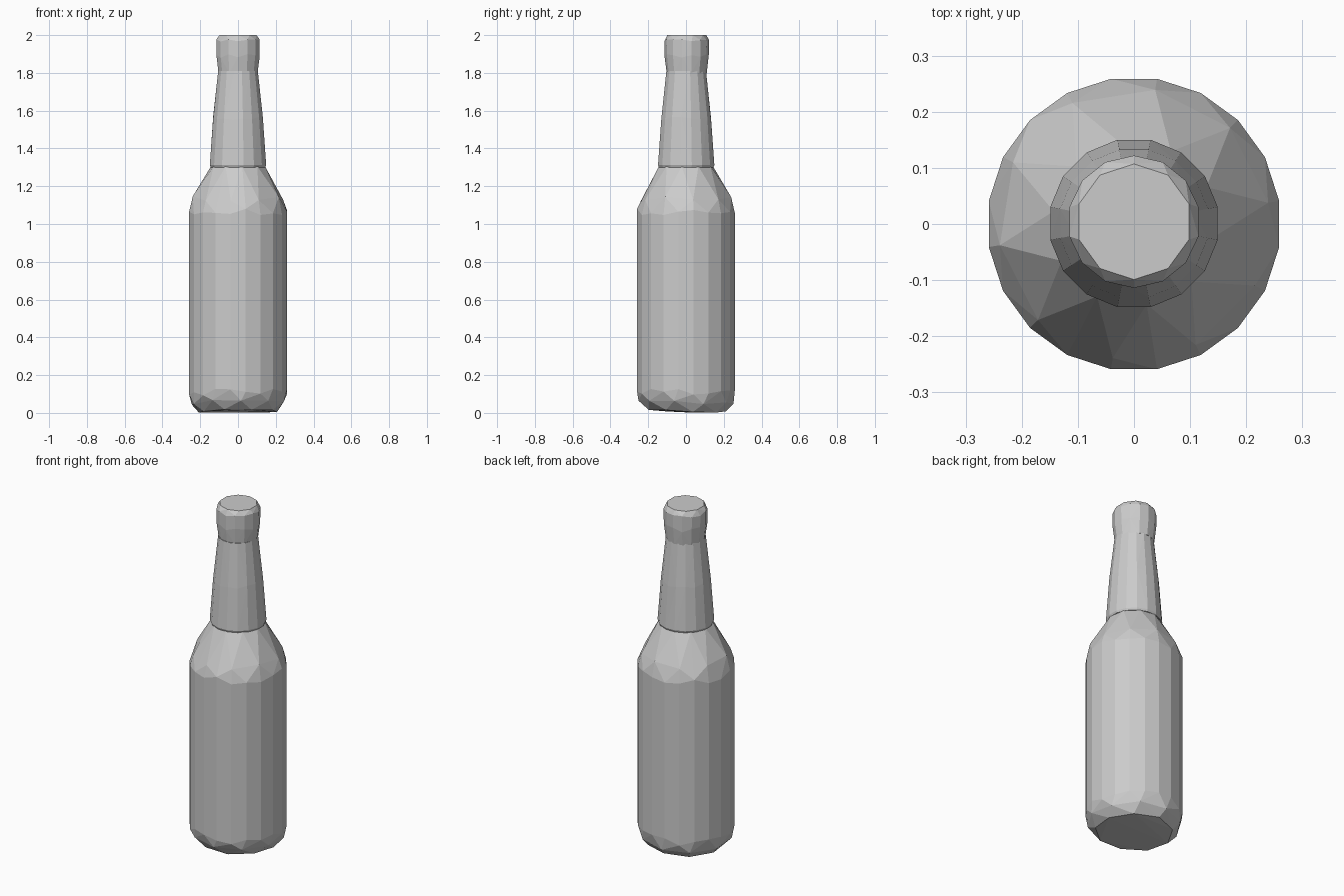
import bpy
import bmesh
import random
from math import sin, cos, tau

random.seed(4)

old = bpy.data.objects.get("Cube")
if old:
    bpy.data.objects.remove(old, do_unlink=True)

glass = bpy.data.materials.new("plain grey")
glass.use_nodes = True
colour = (0.6, 0.6, 0.6, 1)
glass.diffuse_color = colour
glass.node_tree.nodes["Principled BSDF"].inputs["Base Color"].default_value = colour


def faceted_part(name, rings, centre_y=0.0):
    """Wrap a convex shell around rings of (radius, z, sides, turn, z jitter)."""
    bm = bmesh.new()
    for radius, z, sides, turn, jitter in rings:
        for i in range(sides):
            a = tau * (i + turn) / sides
            bm.verts.new((radius * cos(a), centre_y + radius * sin(a),
                          z + random.uniform(-jitter, jitter)))
    hull = bmesh.ops.convex_hull(bm, input=bm.verts)
    loose = {g for g in hull["geom_interior"] + hull["geom_unused"]
             if isinstance(g, bmesh.types.BMVert)}
    bmesh.ops.delete(bm, geom=list(loose), context='VERTS')
    bmesh.ops.recalc_face_normals(bm, faces=bm.faces)
    mesh = bpy.data.meshes.new(name)
    bm.to_mesh(mesh)
    bm.free()
    mesh.materials.append(glass)
    obj = bpy.data.objects.new(name, mesh)
    bpy.context.collection.objects.link(obj)
    return obj


# Body: narrow base, straight sides, sloping shoulder
faceted_part("bottle_body", [
    (0.21, 0.01, 9, 0.25, 0.01),
    (0.252, 0.055, 10, 0.6, 0.015),
    (0.262, 0.11, 20, 0.5, 0.02),
    (0.262, 1.06, 20, 0.5, 0.02),
    (0.242, 1.135, 10, 0.25, 0.015),
    (0.145, 1.305, 10, 0.75, 0.0),
])

# Neck: tapered sleeve with a small step over the shoulder
faceted_part("bottle_neck", [
    (0.147, 1.30, 16, 0.5, 0.0),
    (0.152, 1.312, 16, 0.5, 0.0),
    (0.134, 1.56, 16, 0.5, 0.01),
    (0.107, 1.81, 16, 0.5, 0.0),
], 0.001)

# Lip: flared cap with a bevelled rim
faceted_part("bottle_lip", [
    (0.106, 1.80, 14, 0.5, 0.0),
    (0.117, 1.89, 14, 0.5, 0.01),
    (0.118, 1.972, 14, 0.5, 0.006),
    (0.103, 2.0, 10, 0.5, 0.0),
], 0.004)
